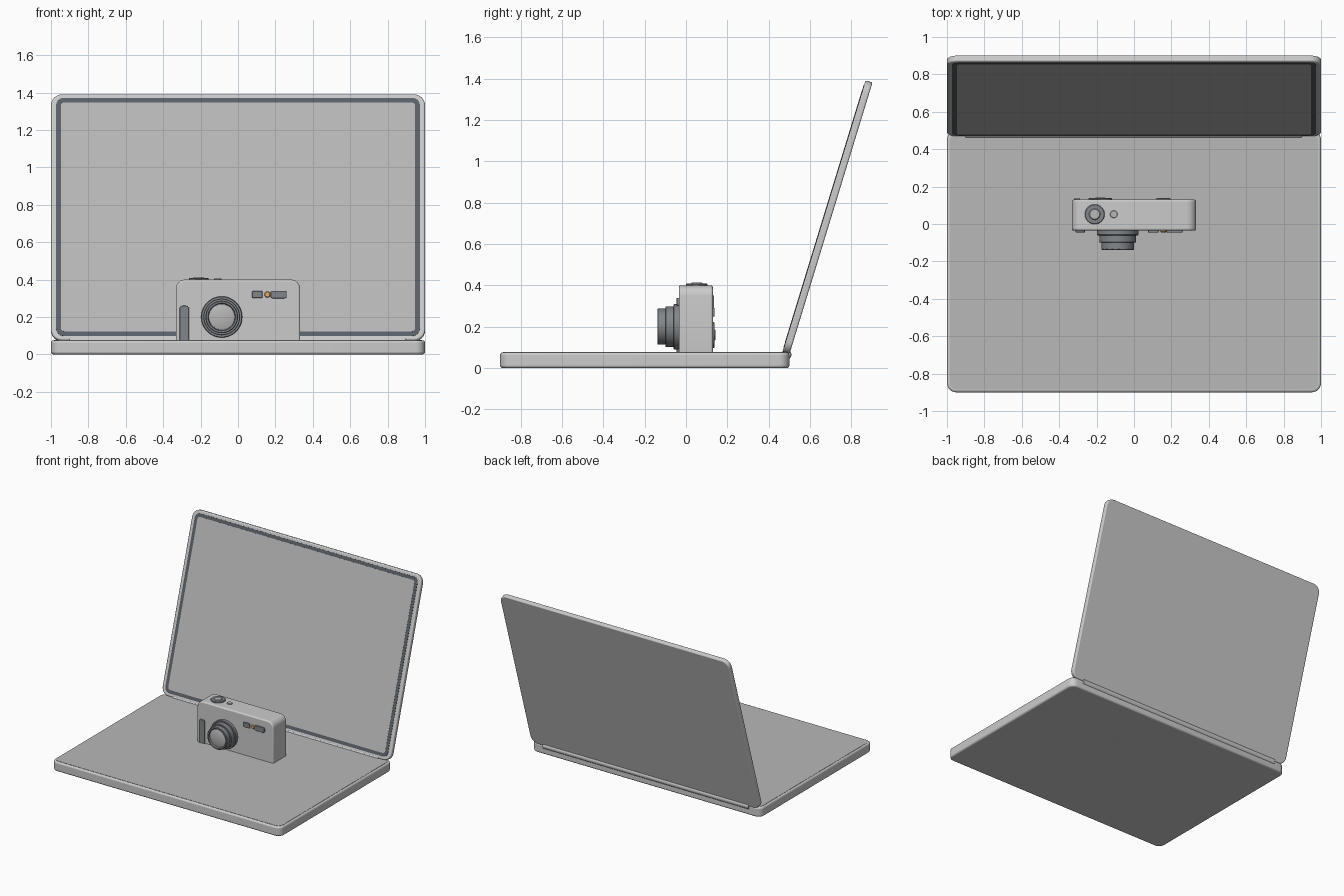
import bpy, bmesh
from math import radians, sin, cos, pi
from mathutils import Matrix, Vector

if "Cube" in bpy.data.objects:
    bpy.data.objects.remove(bpy.data.objects["Cube"])


def material(name, rgb):
    m = bpy.data.materials.new(name)
    m.diffuse_color = (*rgb, 1)
    m.use_nodes = True
    m.node_tree.nodes["Principled BSDF"].inputs["Base Color"].default_value = m.diffuse_color
    return m


DARK = material("dark_grey", (0.10, 0.12, 0.14))
MID = material("mid_grey", (0.22, 0.24, 0.26))
PANEL = material("panel_grey", (0.48, 0.48, 0.48))
AMBER = material("amber", (0.75, 0.42, 0.12))

# Frames: local x, y are the outline plane, local z is the thickness
UP = Matrix.Identity(4)
FRONT = Matrix.Rotation(radians(90), 4, 'X')     # local z points to -y, local y up


def finish(bm, name, matrix, mat, bevel=0, segments=3):
    bmesh.ops.recalc_face_normals(bm, faces=bm.faces)
    me = bpy.data.meshes.new(name)
    bm.to_mesh(me)
    bm.free()
    ob = bpy.data.objects.new(name, me)
    bpy.context.collection.objects.link(ob)
    ob.matrix_world = matrix
    if mat:
        me.materials.append(mat)
    if bevel:
        b = ob.modifiers.new("edge", 'BEVEL')
        b.width, b.segments = bevel, segments
        b.limit_method, b.angle_limit = 'ANGLE', radians(50)
    bpy.context.view_layer.objects.active = ob
    ob.select_set(True)
    bpy.ops.object.shade_smooth_by_angle(angle=radians(35))
    ob.select_set(False)
    return ob


def plate(name, w, h, r, depth, matrix, mat=None, bevel=0, steps=6):
    """Rounded rectangle centred on the local origin, extruded along local +z."""
    bm = bmesh.new()
    vs = []
    for k, (sx, sy) in enumerate([(1, 1), (-1, 1), (-1, -1), (1, -1)]):
        for i in range(steps + 1):
            a = (k + i / steps) * pi / 2
            vs.append(bm.verts.new((sx * (w / 2 - r) + r * cos(a),
                                    sy * (h / 2 - r) + r * sin(a), 0)))
    f = bm.faces.new(vs)
    ext = bmesh.ops.extrude_face_region(bm, geom=[f])["geom"]
    bmesh.ops.translate(bm, vec=(0, 0, depth),
                        verts=[v for v in ext if isinstance(v, bmesh.types.BMVert)])
    return finish(bm, name, matrix, mat, bevel)


def lathe(name, profile, matrix, mat=None, n=48):
    """Spin (radius, height) points round local z; both ends close to the axis."""
    bm = bmesh.new()
    vs = [bm.verts.new((r, 0, z)) for r, z in profile]
    es = [bm.edges.new(p) for p in zip(vs, vs[1:])]
    bmesh.ops.spin(bm, geom=vs + es, cent=(0, 0, 0), axis=(0, 0, 1),
                   angle=2 * pi, steps=n)
    bmesh.ops.remove_doubles(bm, verts=bm.verts, dist=1e-5)
    return finish(bm, name, matrix, mat)


def disc(name, r, h, matrix, mat=None):
    c = min(0.004, h * 0.3)
    return lathe(name, [(0, 0), (r, 0), (r, h - c), (r - c, h), (0, h)], matrix, mat, 32)


def at(x, y, z, frame=UP):
    return Matrix.Translation((x, y, z)) @ frame


# Laptop base and deck
plate("laptop_base", 2, 1.4, 0.05, 0.075, at(0, -0.2, 0), None, 0.012)
plate("laptop_deck", 1.97, 1.37, 0.04, 0.004, at(0, -0.2, 0.073), PANEL)

# Hinge barrel
hinge = at(-0.9, 0.485, 0.065, Matrix.Rotation(radians(90), 4, 'Y'))
disc("hinge", 0.025, 1.8, hinge)

# Tilted lid with dark gasket and screen
L = 1.375
tilt = at(0, 0.467, 0.077, Matrix.Rotation(radians(-17), 4, 'X'))


def lid(depth):
    return tilt @ at(0, depth, L / 2, FRONT)


plate("lid", 2, L, 0.06, 0.035, lid(0.035), None, 0.008)
plate("screen_gasket", 1.945, L - 0.045, 0.04, 0.006, lid(0.004), DARK)
plate("screen", 1.895, L - 0.095, 0.02, 0.006, lid(0.003), PANEL)

# Camera body
plate("camera_body", 0.665, 0.4, 0.05, 0.165, at(0, 0.13, 0.2, FRONT), None, 0.01)

# Stepped lens
lens = at(-0.087, -0.033, 0.2, FRONT)
lathe("lens_barrel", [(0, 0), (0.110, 0), (0.110, 0.024), (0.107, 0.028), (0.098, 0.028),
                      (0.098, 0.064), (0.095, 0.067), (0.087, 0.067), (0.087, 0.102),
                      (0.083, 0.106), (0.074, 0.106), (0.070, 0.094), (0, 0.094)], lens, MID)
lathe("lens_glass", [(0, 0.09), (0.07, 0.09), (0.068, 0.095), (0.05, 0.100),
                     (0.025, 0.103), (0, 0.104)], lens, PANEL)

# Front details: grip, windows, lamp
FY = -0.033
plate("front_grip", 0.05, 0.2, 0.016, 0.012, at(-0.287, FY, 0.16, FRONT), MID, 0.003)
plate("viewfinder_window", 0.055, 0.036, 0.005, 0.012, at(0.103, FY, 0.32, FRONT), MID, 0.002)
plate("flash_window", 0.085, 0.04, 0.01, 0.012, at(0.217, FY, 0.32, FRONT), MID, 0.002)
disc("focus_lamp", 0.016, 0.012, at(0.157, FY, 0.32, FRONT), AMBER)

# Top controls
disc("top_dial", 0.053, 0.01, at(-0.21, 0.052, 0.398), MID)
disc("shutter_button", 0.03, 0.014, at(-0.21, 0.052, 0.399), PANEL)
disc("power_button", 0.02, 0.007, at(-0.108, 0.052, 0.399), PANEL)

# Back controls
BACK = Matrix.Rotation(pi, 4, 'Z') @ FRONT
BY = 0.128
disc("control_pad", 0.062, 0.010, at(-0.18, BY, 0.16, BACK), MID)
disc("control_pad_centre", 0.028, 0.014, at(-0.18, BY, 0.16, BACK), PANEL)
plate("eyepiece", 0.075, 0.04, 0.008, 0.01, at(0.157, BY, 0.27, BACK), MID, 0.002)
plate("thumb_rest", 0.032, 0.1, 0.012, 0.008, at(-0.305, BY, 0.3, BACK), MID, 0.002)
